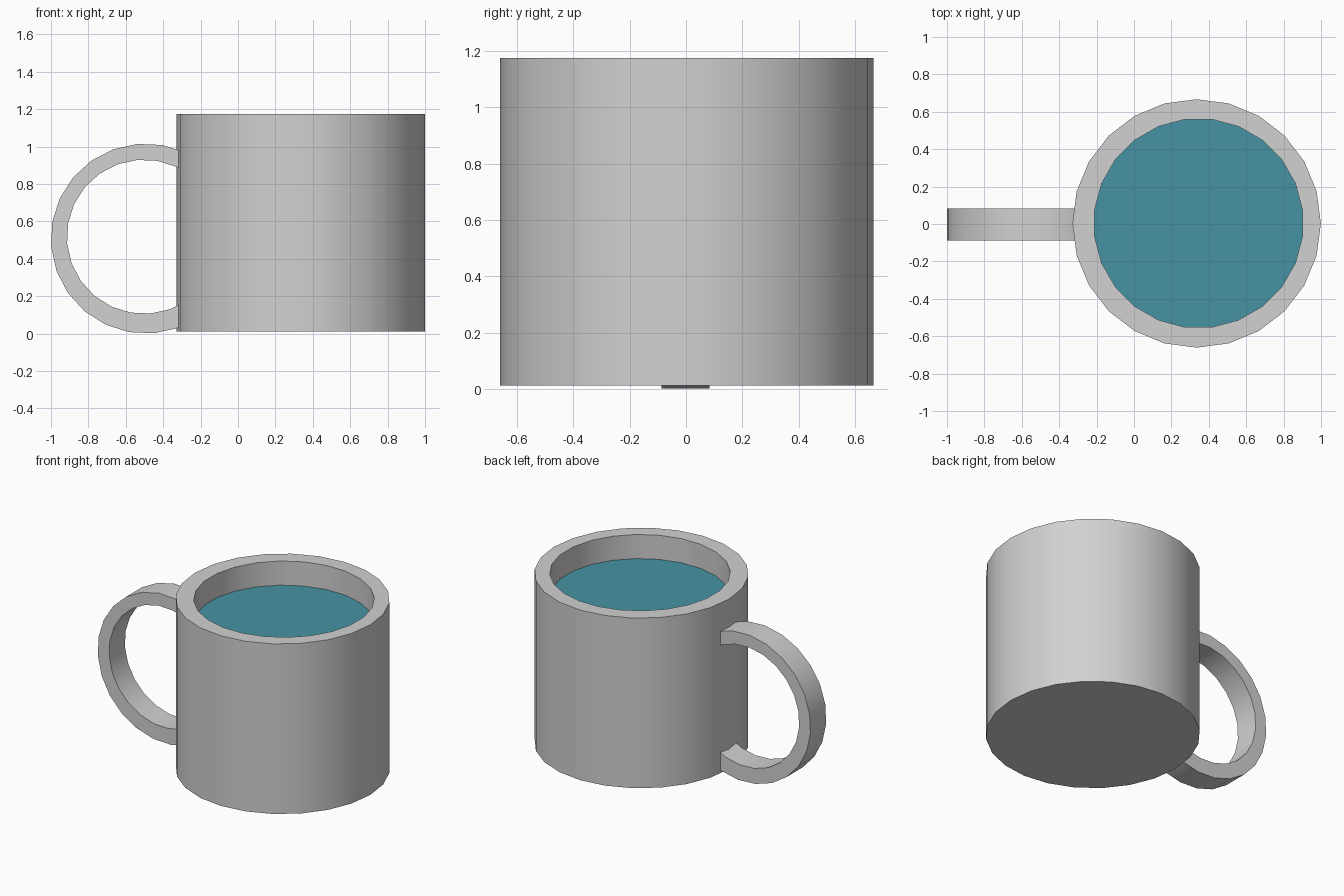
import bpy, bmesh, math

if "Cube" in bpy.data.objects:
    bpy.data.objects.remove(bpy.data.objects["Cube"])

SIDES = 24
STEP = 2 * math.pi / SIDES


def material(name, rgb):
    m = bpy.data.materials.new(name)
    m.diffuse_color = (*rgb, 1)
    m.use_nodes = True
    m.node_tree.nodes["Principled BSDF"].inputs["Base Color"].default_value = m.diffuse_color
    return m


grey = material("grey ceramic", (0.64, 0.64, 0.64))
teal = material("teal liquid", (0.063, 0.288, 0.366))


def finish(bm, name, mat):
    bmesh.ops.recalc_face_normals(bm, faces=bm.faces[:])
    mesh = bpy.data.meshes.new(name)
    bm.to_mesh(mesh)
    bm.free()
    mesh.materials.append(mat)
    ob = bpy.data.objects.new(name, mesh)
    bpy.context.collection.objects.link(ob)
    bpy.ops.object.select_all(action='DESELECT')
    ob.select_set(True)
    bpy.context.view_layer.objects.active = ob
    bpy.ops.object.shade_smooth_by_angle(angle=math.radians(30))
    return ob


def ring(bm, cx, cy, r, z, offset):
    return [bm.verts.new((cx + r * math.cos(offset + i * STEP),
                          cy + r * math.sin(offset + i * STEP), z)) for i in range(SIDES)]


def bridge(bm, a, b):
    for i in range(SIDES):
        j = (i + 1) % SIDES
        bm.faces.new((a[i], a[j], b[j], b[i]))


# Cup body: outer wall, rim, inner wall and a floor just under the liquid
INNER = (0.345, 0.004, 0.56)
bm = bmesh.new()
loops = [ring(bm, 0.335, 0.003, 0.664, 0.012, 0),
         ring(bm, 0.335, 0.003, 0.664, 1.175, 0),
         ring(bm, *INNER, 1.175, STEP / 2),
         ring(bm, *INNER, 1.0, STEP / 2)]
for a, b in zip(loops, loops[1:]):
    bridge(bm, a, b)
bm.faces.new(loops[0])
bm.faces.new(loops[-1])
finish(bm, "cup_body", grey)

# Liquid surface
bm = bmesh.new()
bm.faces.new(ring(bm, *INNER, 1.01, STEP / 2))
liquid = finish(bm, "liquid", teal)
if liquid.data.polygons[0].normal.z < 0:
    liquid.data.flip_normals()

# Handle: flat-sided ring standing upright, cut off inside the cup wall
bm = bmesh.new()
turn = math.radians(5)


def hoop(cx, cz, r, y):
    return [bm.verts.new((cx + r * math.cos(turn + i * STEP), y,
                          cz + r * math.sin(turn + i * STEP))) for i in range(SIDES)]


loops = [hoop(-0.493, 0.508, 0.508, -0.087), hoop(-0.493, 0.508, 0.508, 0.083),
         hoop(-0.503, 0.518, 0.412, 0.083), hoop(-0.503, 0.518, 0.412, -0.087)]
for a, b in zip(loops, loops[1:] + loops[:1]):
    bridge(bm, a, b)
bmesh.ops.bisect_plane(bm, geom=bm.verts[:] + bm.edges[:] + bm.faces[:],
                       plane_co=(-0.27, 0, 0), plane_no=(1, 0, 0), clear_outer=True)
bmesh.ops.holes_fill(bm, edges=[e for e in bm.edges if e.is_boundary], sides=0)
finish(bm, "handle", grey)
